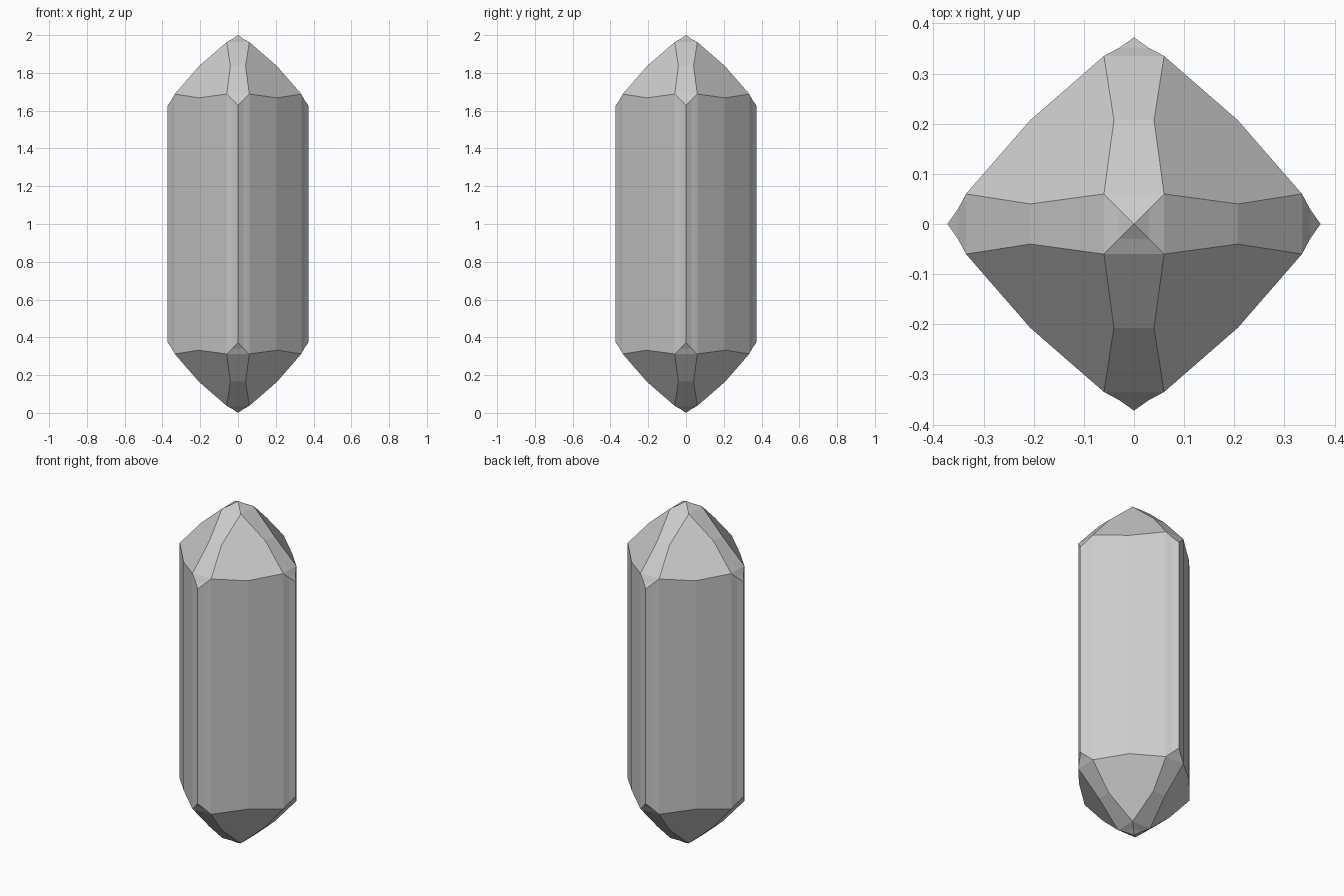
import bpy
import bmesh
from mathutils import Vector

cube = bpy.data.objects.get("Cube")
if cube:
    bpy.data.objects.remove(cube, do_unlink=True)

# Main dimensions
TIP = 0.372          # distance from cap centre to each point
HALF_SHAFT = 0.628   # half the length of the straight shaft
STEP = (0.03, 0.351)     # crease part-way down a point: offset, distance
CORNER = (0.06, 0.335)   # corner of the large facet: offset, distance
WAIST = (0.04, 0.207)    # narrow middle of the ridge strip: offset, distance


def turn(p, k):
    """Cycle coordinates so that one pattern serves all three axes."""
    return Vector(p[-k:] + p[:-k]) if k else Vector(p)


def add_face(bm, points):
    bm.faces.new([bm.verts.new(p) for p in points])


bm = bmesh.new()
s, sd = STEP
c, cd = CORNER
w, wd = WAIST

# Large facet of one octant
hexagon = []
for k in range(3):
    hexagon += [turn((c, c, cd), k), turn((wd, w, wd), k)]
add_face(bm, [hexagon[i] for i in (0, 1, 2, 3, 4, 5)])

for k in range(3):
    # Half of the ridge strip between two points
    ridge = [(0, c, cd), (0, wd, wd), (0, cd, c)]
    side = [(c, c, cd), (w, wd, wd), (c, cd, c)]
    for i in range(2):
        add_face(bm, [turn(p, k) for p in (ridge[i], side[i], side[i + 1], ridge[i + 1])])
    # Faceted point on each axis
    apex = (0, 0, TIP)
    for flip in (False, True):
        def q(x, y, z):
            return turn((y, x, z) if flip else (x, y, z), k)
        add_face(bm, [q(*apex), q(s, s, sd), q(0, s, sd)])
        add_face(bm, [q(0, s, sd), q(s, s, sd), q(c, c, cd), q(0, c, cd)])

bmesh.ops.remove_doubles(bm, verts=bm.verts, dist=0.0005)

# Extend the equator of the cap down to the middle of the shaft
rim = [e for e in bm.edges if e.is_boundary and all(abs(v.co.z) < 1e-5 for v in e.verts)]
grown = bmesh.ops.extrude_edge_only(bm, edges=rim)
low = [v for v in grown["geom"] if isinstance(v, bmesh.types.BMVert)]
bmesh.ops.translate(bm, verts=low, vec=(0, 0, -HALF_SHAFT))
bmesh.ops.translate(bm, verts=bm.verts, vec=(0, 0, HALF_SHAFT))

# Mirror the octant across all three planes
for axis in "XYZ":
    bmesh.ops.mirror(bm, geom=bm.verts[:] + bm.edges[:] + bm.faces[:],
                     axis=axis, merge_dist=0.0005)
    bmesh.ops.remove_doubles(bm, verts=bm.verts, dist=0.0005)

# Join coplanar pieces into clean facets and stand the gem on the floor
bmesh.ops.dissolve_limit(bm, angle_limit=0.01, verts=bm.verts, edges=bm.edges)
bmesh.ops.recalc_face_normals(bm, faces=bm.faces)
bmesh.ops.translate(bm, verts=bm.verts, vec=(0, 0, HALF_SHAFT + TIP))

mesh = bpy.data.meshes.new("crystal")
bm.to_mesh(mesh)
bm.free()
crystal = bpy.data.objects.new("crystal", mesh)
bpy.context.collection.objects.link(crystal)

# Plain grey stone
grey = bpy.data.materials.new("light_grey")
grey.use_nodes = True
colour = (0.6, 0.6, 0.6, 1)
grey.diffuse_color = colour
grey.node_tree.nodes["Principled BSDF"].inputs["Base Color"].default_value = colour
mesh.materials.append(grey)
